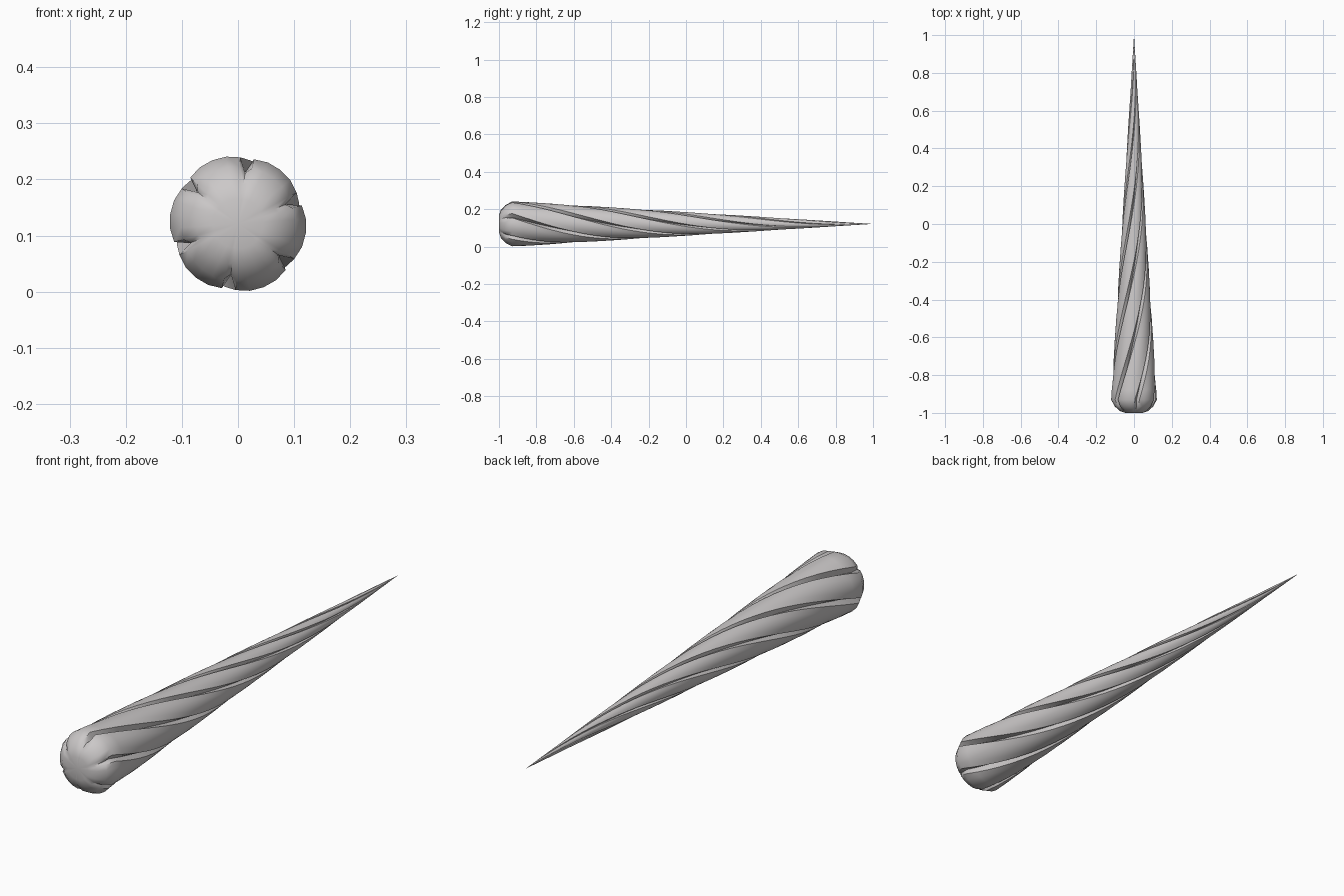
import bpy, bmesh, math

if "Cube" in bpy.data.objects:
    bpy.data.objects.remove(bpy.data.objects["Cube"])

LOBES = 6
TWIST = 2.8            # radians per unit of length
R, ZC, Y0 = 0.122, 0.121, -0.93
# one lobe: (angle offset in degrees from its crease, share of radius)
LOBE = [(0, 0.76), (6, 0.97), (18, 0.995), (30, 1.0), (42, 0.995), (54, 0.97)]

# length profile: rounded butt, then a straight taper to the tip
rings = [(-1.0, 0.045), (-0.99, 0.075), (-0.965, 0.103), (Y0, R)]
STEPS = 36
for i in range(1, STEPS):
    t = i / STEPS
    rings.append((Y0 + t * (1 - Y0), R * (1 - t)))

bm = bmesh.new()
loops = []
for y, r in rings:
    loop = []
    groove = min(1, max(0.25, (y + 1) / 0.07))     # creases fade into the butt
    for k in range(LOBES):
        for off, s in LOBE:
            a = math.radians(82 + 60 * k + off) - TWIST * max(0, y - Y0)
            q = r * (1 - (1 - s) * groove)
            loop.append(bm.verts.new((q * math.cos(a), y, ZC + q * math.sin(a))))
    loops.append(loop)

n = len(loops[0])
for a, b in zip(loops, loops[1:]):
    for i in range(n):
        j = (i + 1) % n
        bm.faces.new((a[i], a[j], b[j], b[i]))
butt = bm.verts.new((0, -1, ZC))
tip = bm.verts.new((0, 1, ZC))
for i in range(n):
    j = (i + 1) % n
    bm.faces.new((butt, loops[0][j], loops[0][i]))
    bm.faces.new((tip, loops[-1][i], loops[-1][j]))
bmesh.ops.recalc_face_normals(bm, faces=bm.faces)

# twisted horn
mesh = bpy.data.meshes.new("spiral_horn")
bm.to_mesh(mesh)
bm.free()
horn = bpy.data.objects.new("spiral_horn", mesh)
bpy.context.collection.objects.link(horn)
mat = bpy.data.materials.new("light grey")
mat.diffuse_color = (0.6, 0.58, 0.58, 1)
mat.use_nodes = True
mat.node_tree.nodes["Principled BSDF"].inputs["Base Color"].default_value = mat.diffuse_color
mesh.materials.append(mat)
bpy.context.view_layer.objects.active = horn
horn.select_set(True)
bpy.ops.object.shade_smooth_by_angle(angle=math.radians(50))
